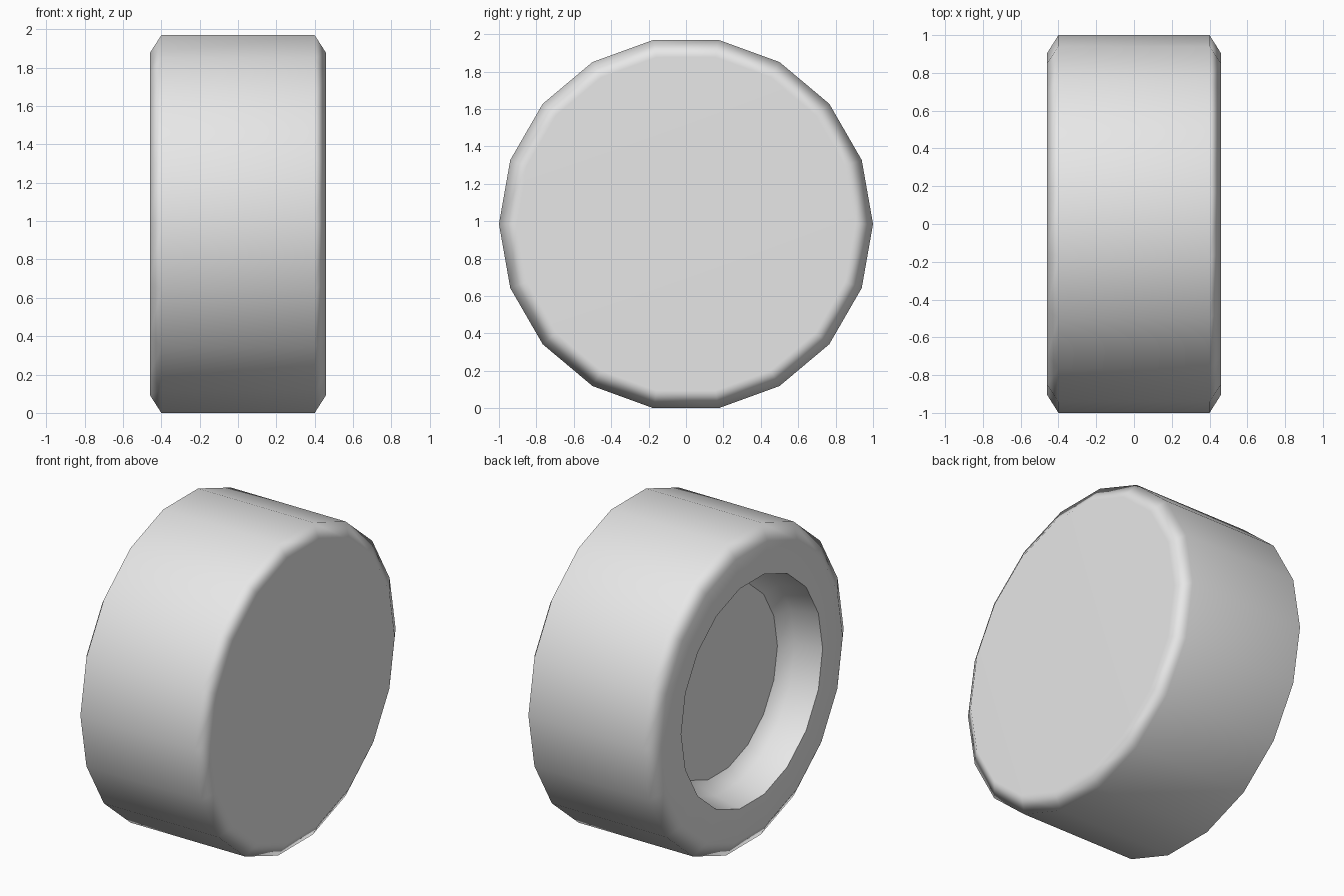
import bpy
import bmesh
from math import sin, cos, tau

cube = bpy.data.objects.get("Cube")
if cube:
    bpy.data.objects.remove(cube, do_unlink=True)

SIDES = 18
CENTRE_Z = cos(tau / SIDES / 2)

grey = bpy.data.materials.new("light_grey")
grey.use_nodes = True
grey.diffuse_color = (0.8, 0.8, 0.8, 1)
grey.node_tree.nodes["Principled BSDF"].inputs["Base Color"].default_value = (0.8, 0.8, 0.8, 1)


def lathe(name, profile, sharp_rings):
    """Turn an (x, radius) profile about the x axis and cap both ends."""
    bm = bmesh.new()
    rings = []
    for x, r in profile:
        rings.append([bm.verts.new((x, r * cos(tau * k / SIDES), r * sin(tau * k / SIDES)))
                      for k in range(SIDES)])
    for a, b in zip(rings, rings[1:]):
        for k in range(SIDES):
            n = (k + 1) % SIDES
            bm.faces.new((a[k], a[n], b[n], b[k]))
    bm.faces.new(rings[0])
    bm.faces.new(rings[-1])
    bmesh.ops.recalc_face_normals(bm, faces=bm.faces)
    for f in bm.faces:
        f.smooth = True
    # Hard creases around chosen rings
    for i in sharp_rings:
        for k in range(SIDES):
            bm.edges.get((rings[i][k], rings[i][(k + 1) % SIDES])).smooth = False
    mesh = bpy.data.meshes.new(name)
    bm.to_mesh(mesh)
    bm.free()
    mesh.materials.append(grey)
    obj = bpy.data.objects.new(name, mesh)
    bpy.context.collection.objects.link(obj)
    return obj


# Solid wheel: closed +x face, chamfered tread, stepped recess on the -x face
profile = [
    (0.46, 0.905), (0.40, 1.0),        # closed side and chamfer
    (-0.40, 1.0), (-0.46, 0.905),      # tread and chamfer
    (-0.46, 0.705), (-0.29, 0.67),     # recess rim and wall
    (-0.225, 0.59),                    # step down to recess floor
]
wheel = lathe("wheel", profile, sharp_rings=(4, 6))
wheel.location.z = CENTRE_Z

# Keep the large faces flat while the chamfers blend softly
soft = wheel.modifiers.new("weighted_normals", 'WEIGHTED_NORMAL')
soft.keep_sharp = True
